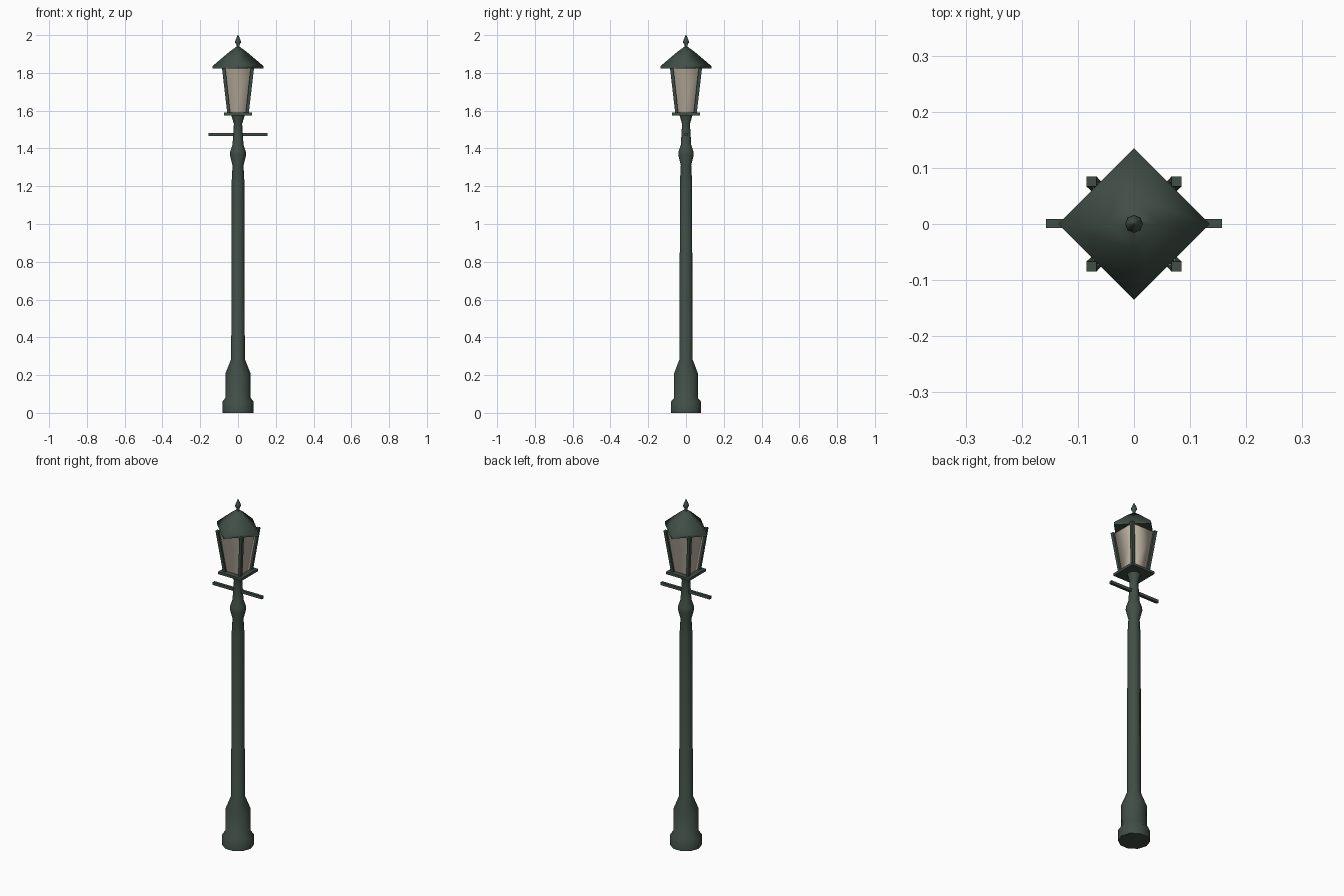
import bpy, bmesh, math
from mathutils import Vector

if "Cube" in bpy.data.objects:
    bpy.data.objects.remove(bpy.data.objects["Cube"])


def material(name, rgb):
    m = bpy.data.materials.new(name)
    m.diffuse_color = (*rgb, 1)
    m.use_nodes = True
    m.node_tree.nodes["Principled BSDF"].inputs["Base Color"].default_value = m.diffuse_color
    return m


GREEN = material("dark green iron", (0.052, 0.077, 0.062))
GLASS = material("warm frosted glass", (0.50, 0.44, 0.35))


def finish(bm, name, mat, angle=None):
    """Turn a bmesh into an object, smooth below the given edge angle."""
    bmesh.ops.recalc_face_normals(bm, faces=bm.faces)
    if angle is not None:
        for f in bm.faces:
            f.smooth = True
        for e in bm.edges:
            if len(e.link_faces) == 2:
                e.smooth = e.calc_face_angle(0) < math.radians(angle)
    me = bpy.data.meshes.new(name)
    bm.to_mesh(me)
    bm.free()
    me.materials.append(mat)
    ob = bpy.data.objects.new(name, me)
    bpy.context.collection.objects.link(ob)
    return ob


def lathe(name, profile, sides, mat, angle=None, turn=0.0, caps=True):
    """Stack rings of (radius, height) into a closed column."""
    bm = bmesh.new()
    rings = []
    for r, z in profile:
        rings.append([bm.verts.new((r * math.cos(turn + math.tau * i / sides),
                                    r * math.sin(turn + math.tau * i / sides), z))
                      for i in range(sides)])
    for a, b in zip(rings, rings[1:]):
        for i in range(sides):
            j = (i + 1) % sides
            bm.faces.new((a[i], a[j], b[j], b[i]))
    if caps:
        bm.faces.new(rings[0][::-1])
        bm.faces.new(rings[-1])
    return finish(bm, name, mat, angle)


def box(name, size, centre, mat):
    bm = bmesh.new()
    bmesh.ops.create_cube(bm, size=1)
    for v in bm.verts:
        v.co = Vector(c * s for c, s in zip(v.co, size)) + Vector(centre)
    return finish(bm, name, mat)


# Ten-sided post with stepped foot, long shaft, collar and neck
lathe("post", [(0.083, 0), (0.083, 0.06), (0.066, 0.08), (0.066, 0.21),
               (0.036, 0.285), (0.034, 1.22), (0.029, 1.31), (0.043, 1.365),
               (0.041, 1.385), (0.029, 1.42), (0.022, 1.53), (0.036, 1.577)],
      10, GREEN, 50)

# Ladder bar
box("ladder_bar", (0.314, 0.016, 0.016), (0, 0.001, 1.473), GREEN)

# Square lantern floor
box("lantern_floor", (0.15, 0.15, 0.014), (0, 0, 1.582), GREEN)

# Tapered glass box with softly shaded corners
q = math.sqrt(2)
lathe("lantern_glass", [(0.045 * q, 1.588), (0.074 * q, 1.826)], 4, GLASS, 95,
      math.pi / 4, caps=False)

# Four leaning corner bars
for sx in (-1, 1):
    for sy in (-1, 1):
        bm = bmesh.new()
        bmesh.ops.create_cube(bm, size=1)
        for v in bm.verts:
            centre, half, z = (0.076, 0.009, 1.827) if v.co.z > 0 else (0.049, 0.008, 1.587)
            v.co = (sx * centre + 2 * half * v.co.x,
                    sy * centre + 2 * half * v.co.y, z)
        finish(bm, "corner_bar", GREEN)

# Diamond-set pyramid roof with a short rim
lathe("roof", [(0.135, 1.822), (0.135, 1.836), (0.045, 1.912), (0.009, 1.938)],
      4, GREEN, 75)

# Pointed finial
lathe("finial", [(0.010, 1.932), (0.008, 1.947), (0.016, 1.962),
                 (0.013, 1.975), (0.0015, 2.0)], 8, GREEN, 50)
